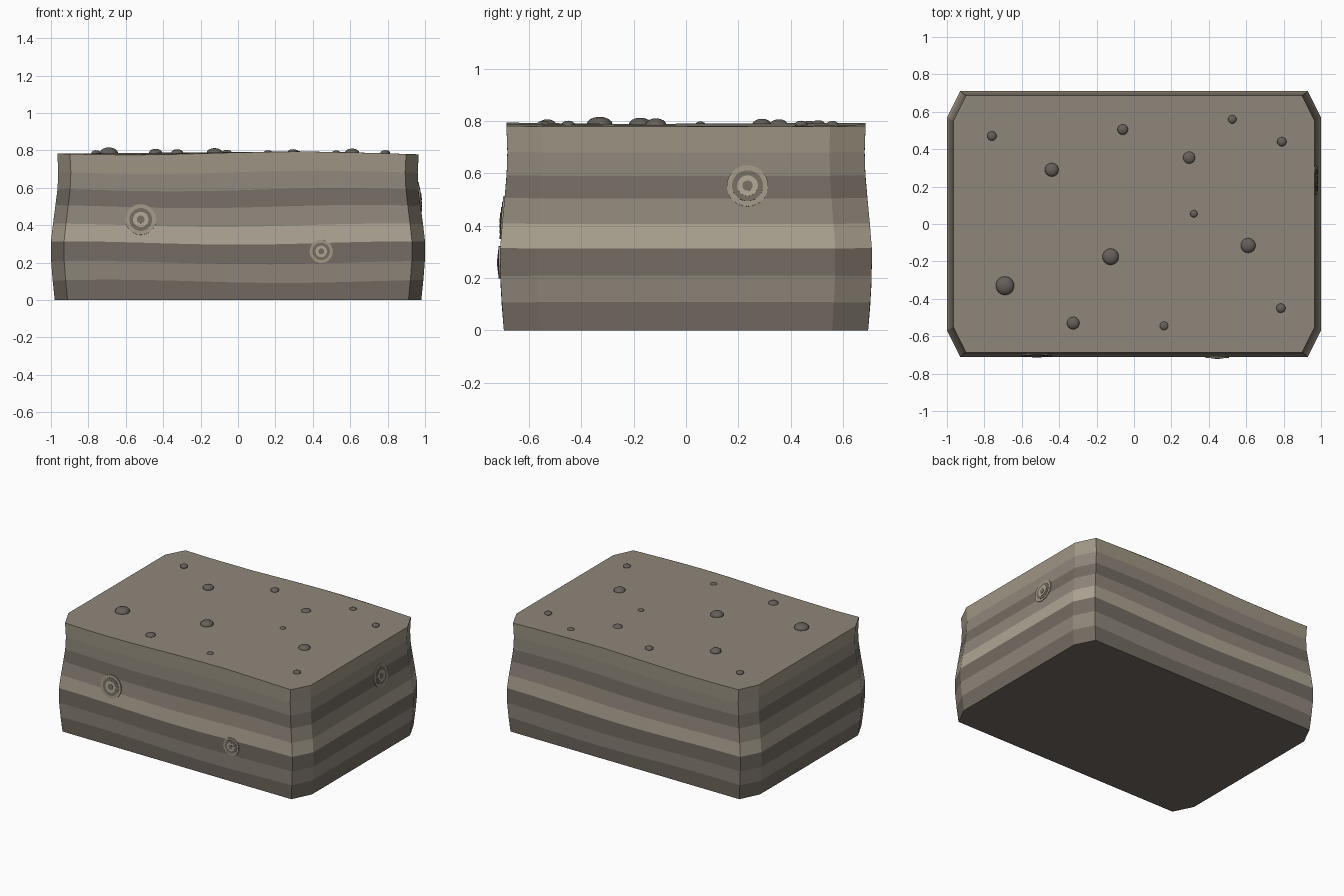
import bpy, bmesh, math
from mathutils import Vector

if "Cube" in bpy.data.objects:
    bpy.data.objects.remove(bpy.data.objects["Cube"])


def material(name, rgb):
    m = bpy.data.materials.new(name)
    m.diffuse_color = (*rgb, 1)
    m.use_nodes = True
    m.node_tree.nodes["Principled BSDF"].inputs["Base Color"].default_value = m.diffuse_color
    return m


def make_object(name, bm, mats):
    me = bpy.data.meshes.new(name)
    bm.to_mesh(me)
    bm.free()
    for m in mats:
        me.materials.append(m)
    ob = bpy.data.objects.new(name, me)
    bpy.context.collection.objects.link(ob)
    return ob


pale = material("pale_stone", (0.42, 0.37, 0.29))
sand = material("sand_stone", (0.35, 0.31, 0.235))
mid = material("mid_stone", (0.275, 0.24, 0.195))
dark = material("dark_stone", (0.175, 0.15, 0.123))
pebble_mat = material("pebble_stone", (0.13, 0.115, 0.10))
palette = [pale, sand, mid, dark]
layers = [3, 2, 3, 0, 2, 3, 2, 1]

# Side profile: layer heights and outline scale at each height
heights = [0, 0.1, 0.2, 0.305, 0.4, 0.5, 0.59, 0.683, 0.785]
scales = [0.98, 0.991, 0.999, 1.0, 0.989, 0.976, 0.965, 0.961, 0.966]


def scale_at(z):
    for i in range(8):
        if z <= heights[i + 1]:
            t = (z - heights[i]) / (heights[i + 1] - heights[i])
            return scales[i] + t * (scales[i + 1] - scales[i])
    return scales[-1]


# Octagonal outline with long sides subdivided for the wavy strata
corners = [(-0.93, -0.71), (0.93, -0.71), (1, -0.57), (1, 0.57),
           (0.93, 0.71), (-0.93, 0.71), (-1, 0.57), (-1, -0.57)]
outline = []
for i, n in enumerate([10, 1, 6, 1, 10, 1, 6, 1]):
    a, b = Vector(corners[i]), Vector(corners[(i + 1) % 8])
    outline += [a.lerp(b, k / n) for k in range(n)]

# Layered rock body
bm = bmesh.new()
rings = []
for i, (h, s) in enumerate(zip(heights, scales)):
    amp = 0.0 if i == 0 else 0.009
    x0 = -0.6 + 0.12 * (8 - i)
    rings.append([bm.verts.new((p.x * s, p.y * s,
                                h - amp * math.cos(3.4 * (p.x - x0))))
                  for p in outline])
count = len(outline)
for i, (lo, hi) in enumerate(zip(rings, rings[1:])):
    for j in range(count):
        k = (j + 1) % count
        f = bm.faces.new((lo[j], lo[k], hi[k], hi[j]))
        f.material_index = layers[i]
bm.faces.new(rings[0][::-1]).material_index = 3
bm.faces.new(rings[-1]).material_index = 2
make_object("rock_body", bm, palette)

# Half-buried pebbles on top: x, y, radius
pebbles = [(-0.76, 0.47, 0.025), (-0.44, 0.29, 0.037), (-0.06, 0.505, 0.028),
           (0.295, 0.355, 0.034), (0.525, 0.56, 0.023), (0.79, 0.44, 0.025),
           (0.32, 0.055, 0.02), (0.61, -0.115, 0.04), (-0.125, -0.175, 0.044),
           (-0.69, -0.33, 0.05), (-0.325, -0.53, 0.034), (0.16, -0.545, 0.025),
           (0.785, -0.45, 0.025)]
for n, (x, y, r) in enumerate(pebbles):
    bm = bmesh.new()
    bmesh.ops.create_uvsphere(bm, u_segments=14, v_segments=8, radius=r)
    for f in bm.faces:
        f.smooth = True
    ob = make_object(f"pebble_{n + 1}", bm, [pebble_mat])
    ob.scale.z = 0.6
    ob.location = (x, y, 0.786)


# Ringed fossils lying flush on the sloping sides
def fossil(name, side, u, z, radius):
    half = 0.71 if side == "front" else 1.0
    slope = half * (scale_at(z + 0.05) - scale_at(z - 0.05)) / 0.1
    d = half * scale_at(z)
    if side == "front":
        pos, normal = Vector((u, -d, z)), Vector((0, -1, -slope))
    else:
        pos, normal = Vector((d, u, z)), Vector((1, 0, -slope))
    normal.normalize()
    for i, part in enumerate(["rim", "groove", "ring", "core"]):
        bm = bmesh.new()
        bmesh.ops.create_cone(bm, cap_ends=True, segments=28, depth=0.03,
                              radius1=radius * (1 - i * 0.25),
                              radius2=radius * (1 - i * 0.25))
        ob = make_object(f"{name}_{part}", bm, [[sand, dark, pale, dark][i]])
        ob.rotation_euler = normal.to_track_quat("Z", "Y").to_euler()
        ob.location = pos + normal * (-0.009 + 0.002 * i)


fossil("front_left_fossil", "front", -0.52, 0.43, 0.082)
fossil("front_right_fossil", "front", 0.445, 0.26, 0.062)
fossil("side_fossil", "right", 0.235, 0.552, 0.079)
